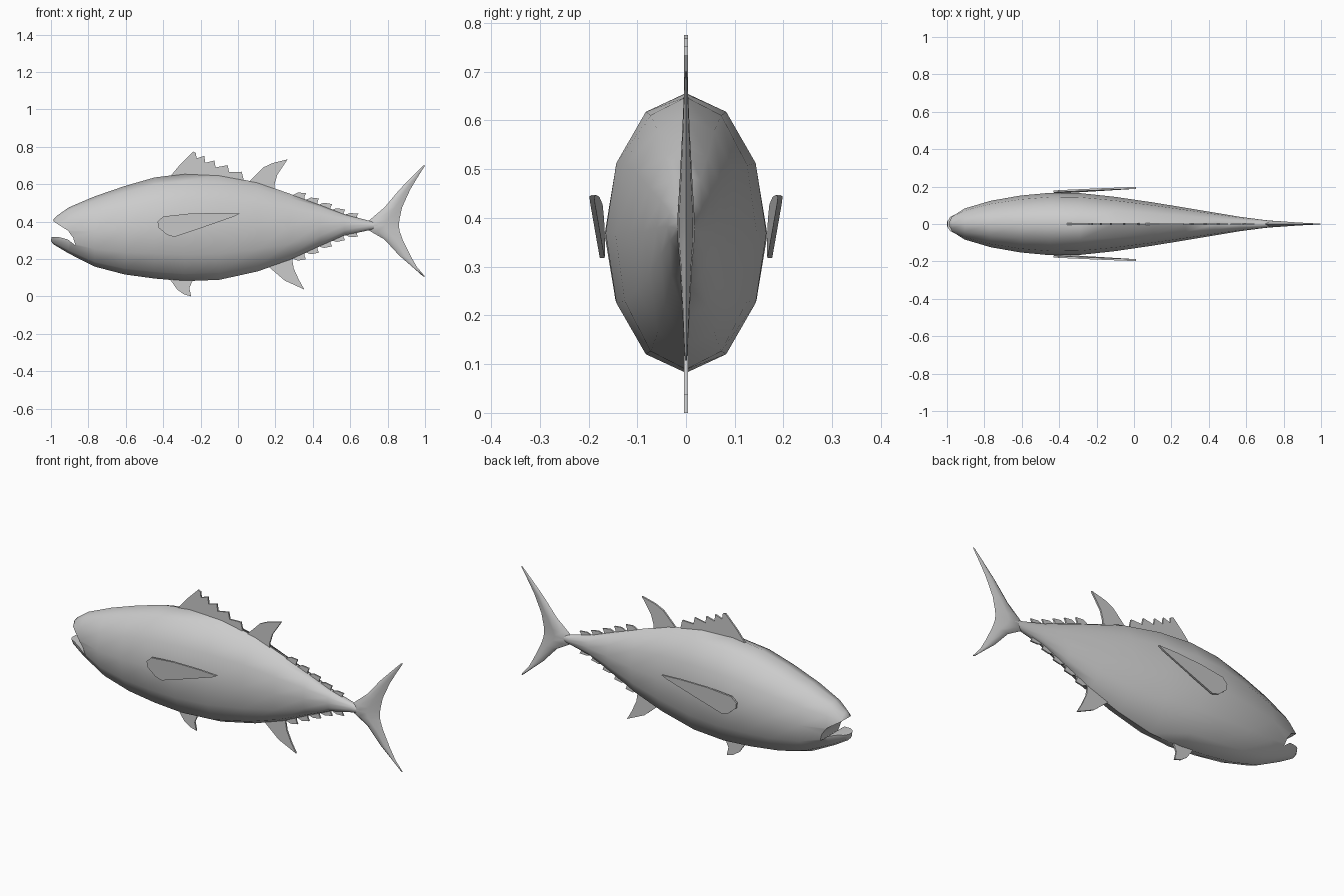
import bpy, bmesh, math

cube = bpy.data.objects.get("Cube")
if cube:
    bpy.data.objects.remove(cube, do_unlink=True)

# One plain grey material
grey = bpy.data.materials.new("fish grey")
grey.use_nodes = True
grey.diffuse_color = (0.6, 0.6, 0.6, 1)
grey.node_tree.nodes["Principled BSDF"].inputs["Base Color"].default_value = (0.6, 0.6, 0.6, 1)


def finish(name, bm):
    bmesh.ops.recalc_face_normals(bm, faces=bm.faces)
    mesh = bpy.data.meshes.new(name)
    bm.to_mesh(mesh)
    bm.free()
    mesh.materials.append(grey)
    ob = bpy.data.objects.new(name, mesh)
    bpy.context.collection.objects.link(ob)
    return ob


def smooth(ob, degrees):
    bpy.ops.object.select_all(action='DESELECT')
    ob.select_set(True)
    bpy.context.view_layer.objects.active = ob
    bpy.ops.object.shade_smooth_by_angle(angle=math.radians(degrees))


def loft(name, rings):
    """Skin closed rings of points and cap both ends."""
    bm = bmesh.new()
    rows = [[bm.verts.new(p) for p in ring] for ring in rings]
    n = len(rows[0])
    for a, b in zip(rows, rows[1:]):
        for i in range(n):
            j = (i + 1) % n
            bm.faces.new((a[i], a[j], b[j], b[i]))
    bm.faces.new(rows[0])
    bm.faces.new(rows[-1])
    return finish(name, bm)


def plate(name, outline, half, y_at=lambda x, z: 0):
    """Thin plate from a side outline of (x, z) points."""
    bm = bmesh.new()
    sides = [[bm.verts.new((x, y_at(x, z) + s * half, z)) for x, z in outline]
             for s in (-1, 1)]
    n = len(outline)
    bm.faces.new(sides[0])
    bm.faces.new(sides[1][::-1])
    for i in range(n):
        j = (i + 1) % n
        bm.faces.new((sides[0][i], sides[0][j], sides[1][j], sides[1][i]))
    return finish(name, bm)


# Body stations: x at top, x at bottom, top z, bottom z, half width
stations = [
    (-0.985, -1.00, 0.415, 0.295, 0.022), (-0.97, -0.985, 0.430, 0.278, 0.045),
    (-0.905, -0.905, 0.476, 0.230, 0.083), (-0.767, -0.767, 0.535, 0.160, 0.124),
    (-0.607, -0.607, 0.590, 0.118, 0.152), (-0.447, -0.447, 0.636, 0.096, 0.167),
    (-0.286, -0.286, 0.656, 0.082, 0.165), (-0.10, -0.10, 0.648, 0.089, 0.145),
    (0.104, 0.104, 0.610, 0.134, 0.115), (0.275, 0.275, 0.550, 0.193, 0.087),
    (0.436, 0.436, 0.492, 0.267, 0.060), (0.57, 0.57, 0.440, 0.326, 0.038),
    (0.70, 0.70, 0.405, 0.354, 0.021), (0.76, 0.76, 0.395, 0.365, 0.016)]
rings = []
for xt, xb, zt, zb, w in stations:
    ring = []
    for i in range(12):
        a = math.tau * i / 12
        t = (1 + math.cos(a)) / 2
        ring.append((xb + (xt - xb) * t, w * math.sin(a), zb + (zt - zb) * t))
    rings.append(ring)
body = loft("body", rings)

# Open mouth cut through the head
cutter = plate("mouth_cutter", [(-1.1, 0.43), (-0.99, 0.405), (-0.965, 0.387), (-0.91, 0.353),
                                (-0.882, 0.315), (-0.868, 0.272), (-0.91, 0.305),
                                (-0.96, 0.318), (-1.1, 0.315)], 0.3)
cutter.hide_render = True
mod = body.modifiers.new("mouth", 'BOOLEAN')
mod.operation = 'DIFFERENCE'
mod.solver = 'EXACT'
mod.object = cutter
bpy.context.view_layer.objects.active = body
bpy.ops.object.modifier_apply(modifier=mod.name)
bpy.data.objects.remove(cutter, do_unlink=True)
smooth(body, 50)

# Forked tail: z, leading x, trailing x, half thickness
tail_rows = [(0.700, 0.990, 1.000, 0.002), (0.640, 0.930, 0.962, 0.005),
             (0.572, 0.864, 0.921, 0.008), (0.476, 0.783, 0.877, 0.013),
             (0.410, 0.705, 0.863, 0.017), (0.380, 0.680, 0.860, 0.018),
             (0.350, 0.705, 0.864, 0.017), (0.305, 0.783, 0.880, 0.013),
             (0.217, 0.864, 0.923, 0.008), (0.160, 0.930, 0.955, 0.005),
             (0.107, 0.990, 1.000, 0.002)]
tail = loft("tail_fin", [[(a, 0, z), (a + (b - a) * 0.25, h, z), (a + (b - a) * 0.6, h * 0.8, z),
                          (b, 0, z), (a + (b - a) * 0.6, -h * 0.8, z),
                          (a + (b - a) * 0.25, -h, z)] for z, a, b, h in tail_rows])
smooth(tail, 60)

# Single fins on the midline
fins = {
    "front_dorsal_fin": [(-0.37, 0.58), (-0.37, 0.632), (-0.31, 0.705), (-0.24, 0.775),
                         (-0.225, 0.768), (-0.222, 0.738), (-0.18, 0.752), (-0.175, 0.715),
                         (-0.126, 0.727), (-0.12, 0.690), (-0.055, 0.702), (-0.048, 0.665),
                         (0.02, 0.667), (0.03, 0.625), (0.03, 0.58)],
    "rear_dorsal_fin": [(0.06, 0.57), (0.06, 0.615), (0.135, 0.690), (0.185, 0.713),
                        (0.265, 0.733), (0.240, 0.695), (0.210, 0.650), (0.195, 0.60),
                        (0.195, 0.54)],
    "anal_fin": [(0.16, 0.20), (0.16, 0.162), (0.25, 0.085), (0.355, 0.037),
                 (0.325, 0.090), (0.298, 0.150), (0.29, 0.20), (0.29, 0.24)],
    "pelvic_fin": [(-0.36, 0.12), (-0.36, 0.087), (-0.325, 0.037), (-0.29, 0.012),
                   (-0.25, 0.0), (-0.26, 0.045), (-0.243, 0.085), (-0.24, 0.12)]}
for name, outline in fins.items():
    plate(name, outline, 0.0045)


# Rows of small finlets above and below the tail stalk
def edge(x, k):
    for p, q in zip(stations, stations[1:]):
        if p[0] <= x <= q[0]:
            return p[k] + (q[k] - p[k]) * (x - p[0]) / (q[0] - p[0])


for label, k, s in (("upper", 2, 1), ("lower", 3, -1)):
    for i in range(5):
        x0 = 0.295 + 0.07 * i
        x1 = x0 + 0.068
        h = 0.034 - 0.003 * i
        plate(f"{label}_finlet_{i + 1}",
              [(x0, edge(x0, k) - s * 0.02), (x0, edge(x0, k)),
               (x0 + 0.025, edge(x0 + 0.025, k) + s * h * 0.65), (x1, edge(x1, k) + s * h),
               (x1 - 0.008, edge(x1, k) + s * h * 0.4), (x1 - 0.006, edge(x1, k) - s * 0.02)],
              0.004)

# Side fins, swept back and leaning slightly outward
pectoral = [(-0.43, 0.400), (-0.40, 0.428), (-0.26, 0.443), (-0.10, 0.447), (0.01, 0.444),
            (-0.02, 0.428), (-0.18, 0.372), (-0.34, 0.318), (-0.38, 0.330), (-0.425, 0.368)]
for name, s in (("left_pectoral_fin", 1), ("right_pectoral_fin", -1)):
    # the model's own left and right, facing the front, are the +y and -y flanks here
    plate(name.replace("left", "far").replace("right", "near"), pectoral, 0.005,
          lambda x, z, s=s: s * (0.172 + 0.035 * (x + 0.43) / 0.88 + 0.06 * (z - 0.38)))
